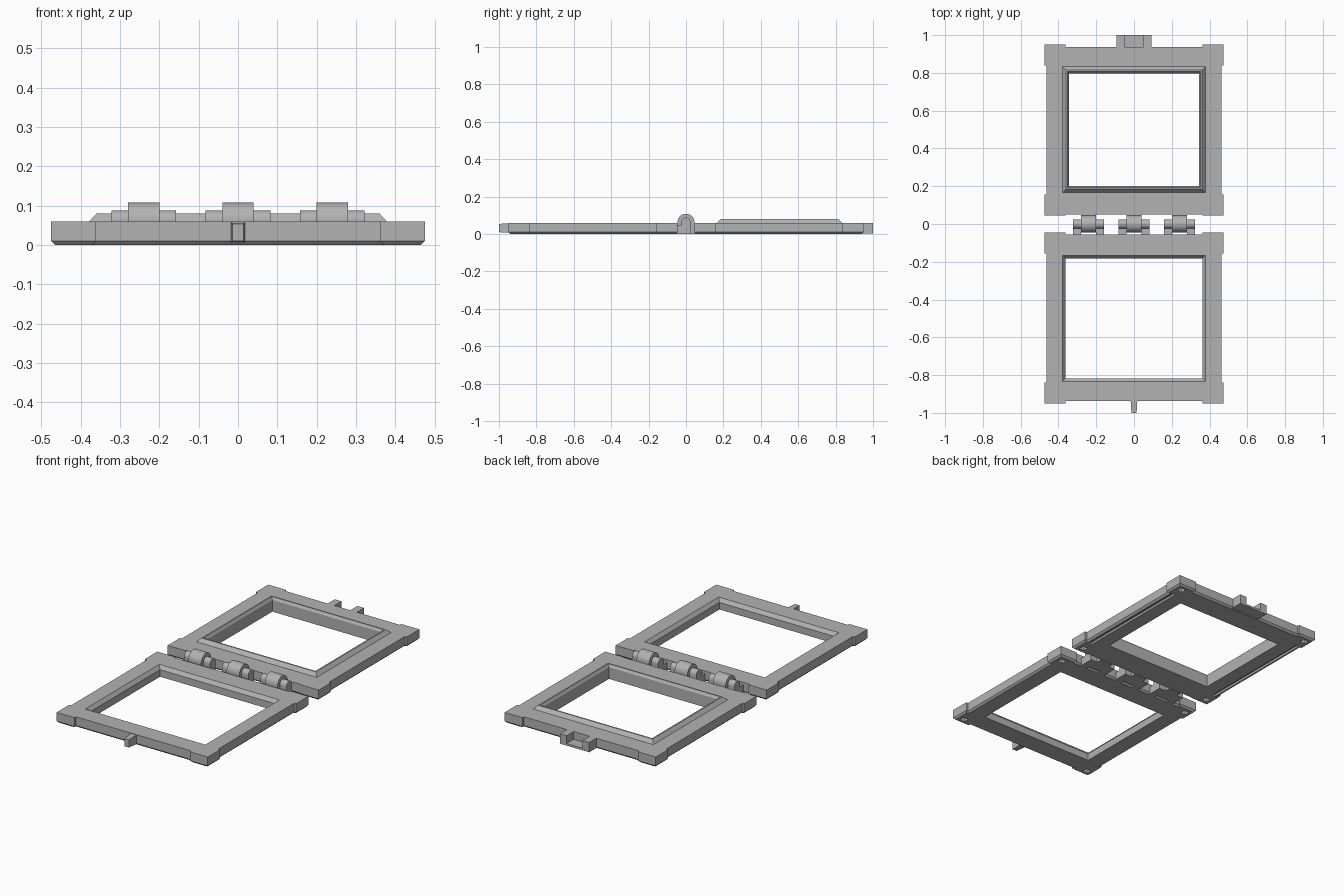
import bpy, bmesh, math

cube = bpy.data.objects.get("Cube")
if cube:
    bpy.data.objects.remove(cube, do_unlink=True)

grey = bpy.data.materials.new("plain grey")
grey.use_nodes = True
grey.diffuse_color = (0.45, 0.45, 0.45, 1)
grey.node_tree.nodes["Principled BSDF"].inputs["Base Color"].default_value = (0.45, 0.45, 0.45, 1)

TOP = 0.06      # plate thickness
BEVEL = 0.01    # underside bevel
AXIS = 0.063    # hinge axis height


def finish(name, bm):
    bmesh.ops.recalc_face_normals(bm, faces=bm.faces)
    mesh = bpy.data.meshes.new(name)
    bm.to_mesh(mesh)
    bm.free()
    mesh.materials.append(grey)
    obj = bpy.data.objects.new(name, mesh)
    bpy.context.collection.objects.link(obj)
    return obj


def loft(name, rects, ring=False):
    """Joins rectangles (x0, x1, y0, y1, z); a ring closes on itself, else ends are capped."""
    bm = bmesh.new()
    loops = [[bm.verts.new(p) for p in ((a, c, z), (b, c, z), (b, d, z), (a, d, z))]
             for a, b, c, d, z in rects]
    pairs = list(zip(loops, loops[1:]))
    if ring:
        pairs.append((loops[-1], loops[0]))
    else:
        bm.faces.new(loops[0])
        bm.faces.new(loops[-1])
    for low, high in pairs:
        for i in range(4):
            j = (i + 1) % 4
            bm.faces.new((low[i], low[j], high[j], high[i]))
    return finish(name, bm)


def box(name, x0, x1, y0, y1, z0, z1):
    return loft(name, [(x0, x1, y0, y1, z0), (x0, x1, y0, y1, z1)])


def bevelled(name, x0, x1, y0, y1):
    b = BEVEL
    return loft(name, [(x0 + b, x1 - b, y0 + b, y1 - b, 0),
                       (x0, x1, y0, y1, b), (x0, x1, y0, y1, TOP)])


def arch(name, x0, x1, radius, z=AXIS, full=False):
    """Rounded knuckle along x with straight legs, or a full cylinder."""
    bm = bmesh.new()
    steps = 24
    sweep = 2 * math.pi * (steps - 1) / steps if full else math.pi
    pts = [(radius * math.cos(sweep * i / (steps - 1)), z + radius * math.sin(sweep * i / (steps - 1)))
           for i in range(steps)]
    if not full:
        pts += [(-radius, 0), (radius, 0)]
    face = bm.faces.new([bm.verts.new((x0, y, h)) for y, h in pts])
    out = bmesh.ops.extrude_face_region(bm, geom=[face])
    bmesh.ops.translate(bm, vec=(x1 - x0, 0, 0),
                        verts=[v for v in out["geom"] if isinstance(v, bmesh.types.BMVert)])
    return finish(name, bm)


def combine(target, other, operation):
    mod = target.modifiers.new("combine", "BOOLEAN")
    mod.operation, mod.solver, mod.object = operation, "EXACT", other
    bpy.context.view_layer.objects.active = target
    bpy.ops.object.modifier_apply(modifier=mod.name)
    bpy.data.objects.remove(other, do_unlink=True)


def smooth(obj):
    bpy.ops.object.select_all(action="DESELECT")
    obj.select_set(True)
    bpy.context.view_layer.objects.active = obj
    bpy.ops.object.shade_smooth_by_angle()


def frame(name, side, profile, hinge_edge):
    """Plate with a window; profile gives window half width and height, outside to inside."""
    def span(a, b):
        return (a, b) if side > 0 else (-b, -a)

    def rect(hx, near, far, z):
        return (-hx, hx, *span(near, far), z)

    b = BEVEL
    rects = [rect(0.463 - b, hinge_edge + b, 0.937 - b, 0),
             rect(0.463, hinge_edge, 0.937, b), rect(0.463, hinge_edge, 0.937, TOP)]
    rects += [rect(h, 0.5 - (h - 0.045), 0.5 + (h - 0.045), z) for h, z in profile]
    plate = loft(name, rects, ring=True)

    # thick corner blocks with square sockets underneath
    for sx in (-1, 1):
        for near, far, socket in ((0.046, 0.157, 0.09), (0.838, 0.95, 0.91)):
            xs = sorted((sx * 0.362, sx * 0.475))
            combine(plate, bevelled("corner", *xs, *span(near, far)), "UNION")
            xs = sorted((sx * 0.415, sx * 0.447))
            combine(plate, box("socket", *xs, *span(socket - 0.016, socket + 0.016), -0.02, 0.025),
                    "DIFFERENCE")
        # long grooves under the lid
        if side > 0:
            xs = sorted((sx * 0.425, sx * 0.443))
            combine(plate, box("groove", *xs, 0.15, 0.85, -0.02, 0.012), "DIFFERENCE")
    return plate


# rear frame carries the raised lip, front frame the matching recess
frame("rear_frame", 1, [(0.378, TOP), (0.36, 0.08), (0.352, 0.08), (0.343, 0.066), (0.343, 0)], 0.05)
frame("front_frame", -1, [(0.378, TOP), (0.362, 0.04), (0.362, 0)], 0.055)

# hinge knuckles, with a thinner pin and arms to either side
for label, x in (("right", -0.24), ("middle", 0), ("left", 0.24)):
    smooth(arch(label + "_hinge_knuckle", x - 0.04, x + 0.04, 0.045))
    box(label + "_knuckle_link", x - 0.04, x + 0.04, 0.035, 0.058, 0, 0.055)
    for sx, end in ((-1, "outer"), (1, "inner")):
        x0, x1 = sorted((x + sx * 0.04, x + sx * 0.082))
        smooth(arch(f"{label}_{end}_hinge_pin", x0, x1, 0.025))
        box(f"{label}_{end}_hinge_arm", x0, x1, -0.065, -0.02, 0, 0.045)

# latch fork at the back, with a dimple inside each prong
for sx, label in ((-1, "right"), (1, "left")):
    x0, x1 = sorted((sx * 0.05, sx * 0.092))
    prong = box(label + "_latch_prong", x0, x1, 0.93, 1.0, 0.004, TOP)
    d0, d1 = sorted((sx * 0.03, sx * 0.062))
    combine(prong, arch("dimple", d0, d1, 0.013, 0.034, True), "DIFFERENCE")
box("latch_floor", -0.05, 0.05, 0.93, 1.0, 0.004, 0.016)

# latch tongue at the front, with a tapered tip
bm_tip = loft("latch_tongue", [(-0.018, 0.018, -1.0, -0.93, 0.006), (-0.018, 0.018, -1.0, -0.93, 0.058)])
for v in bm_tip.data.vertices:
    if v.co.y < -0.99:
        v.co.x *= 0.75
        v.co.z = 0.032 + (v.co.z - 0.032) * 0.85
